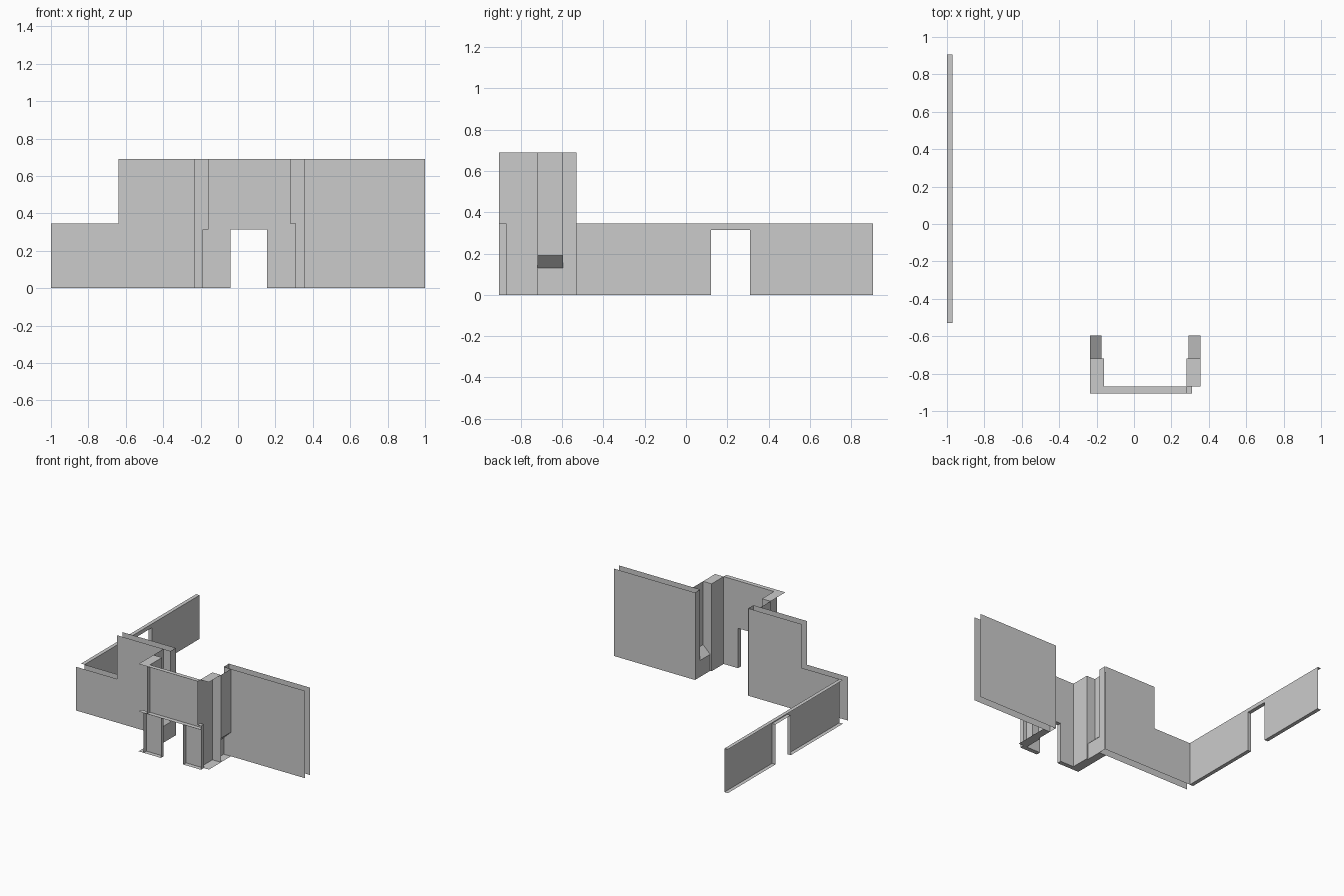
import bpy
import bmesh

old = bpy.data.objects.get("Cube")
if old:
    bpy.data.objects.remove(old, do_unlink=True)

GREY = (0.6, 0.6, 0.6, 1)
stone = bpy.data.materials.new("plain grey")
stone.use_nodes = True
stone.diffuse_color = GREY
stone.node_tree.nodes["Principled BSDF"].inputs["Base Color"].default_value = GREY


def build(name, quads):
    """Make one object from four-cornered sheets, joined where they touch."""
    bm = bmesh.new()
    for quad in quads:
        bm.faces.new([bm.verts.new(p) for p in quad])
    bmesh.ops.remove_doubles(bm, verts=bm.verts, dist=0.0005)
    mesh = bpy.data.meshes.new(name)
    bm.to_mesh(mesh)
    bm.free()
    mesh.materials.append(stone)
    obj = bpy.data.objects.new(name, mesh)
    bpy.context.collection.objects.link(obj)
    return obj


# Flat sheets: constant x, constant y, constant z
def sx(x, y0, y1, z0, z1):
    return [(x, y0, z0), (x, y1, z0), (x, y1, z1), (x, y0, z1)]


def sy(y, x0, x1, z0, z1):
    return [(x0, y, z0), (x1, y, z0), (x1, y, z1), (x0, y, z1)]


def sz(z, x0, x1, y0, y1):
    return [(x0, y0, z), (x1, y0, z), (x1, y1, z), (x0, y1, z)]


TOP, LOW, DOOR = 0.69, 0.345, 0.315
BACK, FRONT = -0.53, -0.595        # the two skins of the long wall
PORCH_IN, PORCH_OUT = -0.87, -0.905
NICHE = -0.72
MID = 0.06                         # centre line of the porch

# Long wall, tall stretch on the left of the model
build("tall_wall_left", [sy(BACK, 0.29, 1, 0, TOP), sy(FRONT, 0.355, 1, 0, TOP)])

# Long wall with the stepped end
build("stepped_wall_inner", [
    sy(BACK, -0.97, -0.64, 0, LOW), sy(BACK, -0.64, -0.175, 0, TOP)])
build("stepped_wall_outer", [
    sy(FRONT, -1, -0.64, 0, LOW), sy(FRONT, -0.64, -0.235, 0, TOP)])

# Side wall with a doorway
d0, d1, end = 0.12, 0.31, 0.905
build("side_wall", [
    sx(-0.97, BACK, d0, 0, DOOR), sx(-0.97, d1, end, 0, DOOR),
    sx(-0.97, BACK, d0, DOOR, LOW), sx(-0.97, d0, d1, DOOR, LOW),
    sx(-0.97, d1, end, DOOR, LOW)])
build("side_wall_edges", [
    sz(LOW, -1, -0.97, BACK, end), sz(DOOR, -1, -0.97, d0, d1),
    sz(0, -1, -0.97, BACK, d0), sz(0, -1, -0.97, d1, end),
    sy(d0, -1, -0.97, 0, DOOR), sy(d1, -1, -0.97, 0, DOOR)])

# Porch side walls, each with a niche above a sloping sill
for side, label in ((1, "left"), (-1, "right")):
    inner = MID + side * 0.22
    recess = MID + side * 0.2325
    outer = MID + side * 0.295
    build("porch_side_" + label, [
        sx(inner, PORCH_IN, NICHE, 0, TOP),
        sy(NICHE, inner, outer, 0, TOP),
        sz(TOP, inner, outer, PORCH_IN, NICHE),
        sz(0, inner, outer, PORCH_IN, NICHE)])
    build("niche_" + label, [
        sx(recess, NICHE, FRONT, 0, 0.13),
        [(recess, NICHE, 0.13), (recess, FRONT, 0.13),
         (outer, FRONT, 0.19), (outer, NICHE, 0.19)],
        sx(outer, NICHE, FRONT, 0.19, TOP),
        sy(FRONT, recess, outer, 0, TOP),
        sx(recess, FRONT, BACK, 0, TOP),
        sz(0, recess, outer, NICHE, FRONT)])

# Porch front: upper panel, two door legs and their thin edges
p0, p1 = -0.04, 0.155
build("porch_front", [
    sy(PORCH_IN, -0.16, 0.28, DOOR, TOP),
    sy(PORCH_IN, -0.19, p0, 0, DOOR), sy(PORCH_IN, p1, 0.31, 0, DOOR),
    sy(PORCH_IN, 0.28, 0.31, DOOR, LOW)])
build("porch_front_edges", [
    sz(TOP, -0.235, 0.28, PORCH_OUT, PORCH_IN),
    sz(DOOR, -0.235, 0.31, PORCH_OUT, PORCH_IN),
    sz(LOW, 0.28, 0.31, PORCH_OUT, PORCH_IN),
    sz(0, -0.235, p0, PORCH_OUT, PORCH_IN),
    sz(0, p1, 0.31, PORCH_OUT, PORCH_IN),
    sx(p0, PORCH_OUT, PORCH_IN, 0, DOOR), sx(p1, PORCH_OUT, PORCH_IN, 0, DOOR),
    sx(-0.19, PORCH_OUT, PORCH_IN, 0, DOOR), sx(0.31, PORCH_OUT, PORCH_IN, 0, LOW),
    sx(-0.16, PORCH_OUT, PORCH_IN, DOOR, TOP), sx(0.28, PORCH_OUT, PORCH_IN, LOW, TOP)])
